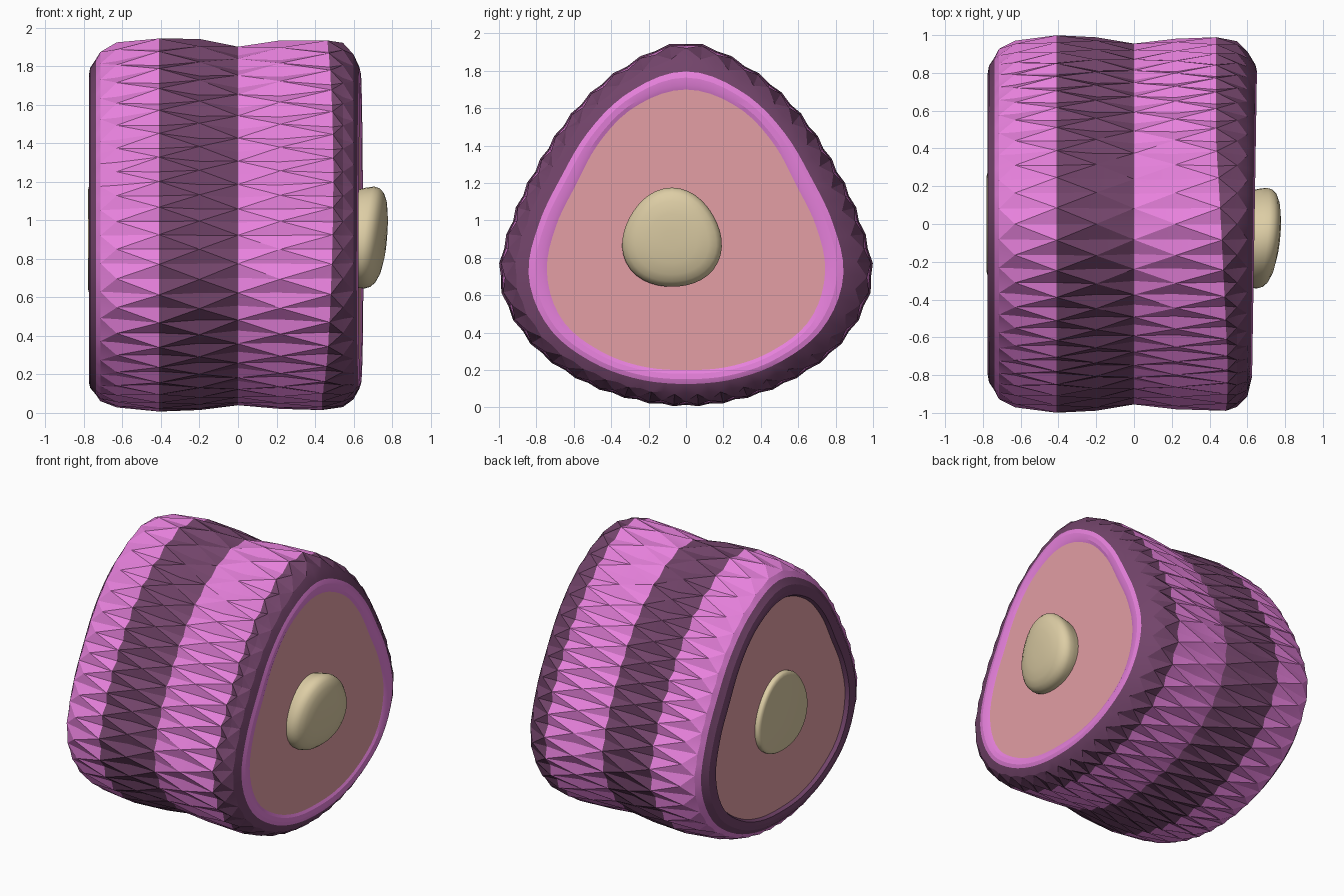
import bpy, bmesh, math

if "Cube" in bpy.data.objects:
    bpy.data.objects.remove(bpy.data.objects["Cube"])

N = 80                    # points round the hide (40 scales per row)
CZ = 0.85                 # height of the section centre
# half section radii every 20 degrees, from straight down to straight up
FLESH = [.65, .672, .715, .764, .755, .705, .68, .73, .805, .85]
OUTER = [.845, .86, .91, .98, 1.015, .945, .915, .95, 1.025, 1.105]


def mat(name, rgb):
    m = bpy.data.materials.new(name)
    m.diffuse_color = (*rgb, 1)
    m.use_nodes = True
    m.node_tree.nodes["Principled BSDF"].inputs["Base Color"].default_value = m.diffuse_color
    return m


lilac = mat("lilac", (.80, .22, .72))
plum = mat("plum", (.17, .058, .145))
pink = mat("flesh pink", (.77, .345, .375))
cream = mat("bone cream", (.72, .61, .375))


def radius(table, a):
    """Smooth mirrored lookup of the section radius at angle a."""
    d = math.degrees(math.asin(max(-1, min(1, math.sin(a)))))
    f = (d + 90) / 20
    k = min(int(f), 8)
    u = f - k

    def g(i):
        return table[-i if i < 0 else (18 - i if i > 9 else i)]
    p0, p1, p2, p3 = g(k - 1), g(k), g(k + 1), g(k + 2)
    return p1 + .5 * u * (p2 - p0 + u * (2 * p0 - 5 * p1 + 4 * p2 - p3 + u * (3 * (p1 - p2) + p3 - p0)))


def section(a, t):
    return radius(FLESH, a) * (1 - t) + radius(OUTER, a) * t


def loft(name, rings, mats, strip_mat=None, caps=True, scales=False, angle=30):
    """Skin closed rings of points; scales splits quads along the ridges."""
    bm = bmesh.new()
    vs = [[bm.verts.new(p) for p in ring] for ring in rings]
    n = len(rings[0])
    for j in range(len(vs) - 1):
        for i in range(n):
            k = (i + 1) % n
            a, b, c, d = vs[j][i], vs[j][k], vs[j + 1][k], vs[j + 1][i]
            if not scales:
                fs = [(a, b, c, d)]
            elif (i + j) % 2 == 0:
                fs = [(a, b, c), (a, c, d)]
            else:
                fs = [(a, b, d), (b, c, d)]
            for f in fs:
                face = bm.faces.new(f)
                face.material_index = strip_mat[j] if strip_mat else 0
    if caps:
        bm.faces.new(vs[0][::-1])
        bm.faces.new(vs[-1])
    bmesh.ops.recalc_face_normals(bm, faces=bm.faces)
    me = bpy.data.meshes.new(name)
    bm.to_mesh(me)
    bm.free()
    for m in mats:
        me.materials.append(m)
    ob = bpy.data.objects.new(name, me)
    bpy.context.collection.objects.link(ob)
    bpy.ops.object.select_all(action='DESELECT')
    ob.select_set(True)
    bpy.context.view_layer.objects.active = ob
    bpy.ops.object.shade_smooth_by_angle(angle=math.radians(angle))
    return ob


# scaly striped hide: (x, thickness fraction, scale depth, colour of next strip)
L, D = 0, 1
COLS = [(-.745, 0, 0, D), (-.77, .06, 0, D), (-.775, .2, 0, D), (-.768, .36, 0, D),
        (-.738, .54, 0, L), (-.715, .72, .01, L), (-.63, .88, .024, L),
        (-.41, 1.0, .03, D), (-.2, .95, .03, D), (0, .83, .02, L),
        (.22, .92, .028, L), (.45, .96, .03, D), (.545, .87, .024, D),
        (.60, .67, .01, D), (.63, .38, 0, L), (.638, .25, 0, L),
        (.635, .1, 0, L), (.626, 0, 0, L)]
TILT = .016               # the right cut leans outwards at the back
rings = []
for j, (x, t, depth, _) in enumerate(COLS):
    ring = []
    for i in range(N):
        a = 2 * math.pi * i / N + math.pi / 2
        r = section(a, t) - (depth if (i + j) % 2 else 0)
        dx = 0
        if x == .45:          # the last stripe edge bows out on the front side
            dx = .06 * max(0, math.cos(a - math.radians(155))) - .015
        elif x > .6:
            dx = TILT * r * math.cos(a)
        ring.append((x + dx, r * math.cos(a), CZ + r * math.sin(a)))
    rings.append(ring)
loft("striped_hide", rings, [lilac, plum], [c[3] for c in COLS],
     caps=False, scales=True, angle=17)

# flesh core showing at both cut ends
core = []
for x, tilt in ((-.745, 0), (.626, TILT)):
    ring = []
    for i in range(N):
        a = 2 * math.pi * i / N + math.pi / 2
        r = section(a, 0)
        ring.append((x + tilt * r * math.cos(a), r * math.cos(a), CZ + r * math.sin(a)))
    core.append(ring)
loft("flesh_core", core, [pink])


def bone(name, cy, cz, size, steps, tilt):
    """Rounded three-sided bone end; steps are (x, scale)."""
    rs = []
    for x, s in steps:
        ring = []
        for i in range(40):
            a = 2 * math.pi * i / 40
            r = size * s * (1 - .04 * math.sin(3 * a))
            y, z = r * math.cos(a), r * math.sin(a)
            ring.append((x + tilt * (y + z), cy + y, cz + z))
        rs.append(ring)
    loft(name, rs, [cream], angle=50)


bone("bone_knob", -.075, .90, .265,
     [(.58, .93), (.64, .98), (.68, 1), (.708, .97), (.73, .89), (.748, .74), (.76, .5), (.765, .2)], .1)
bone("bone_cut_end", 0, .89, .28, [(-.70, 1), (-.765, 1), (-.776, .97), (-.78, .9)], 0)
